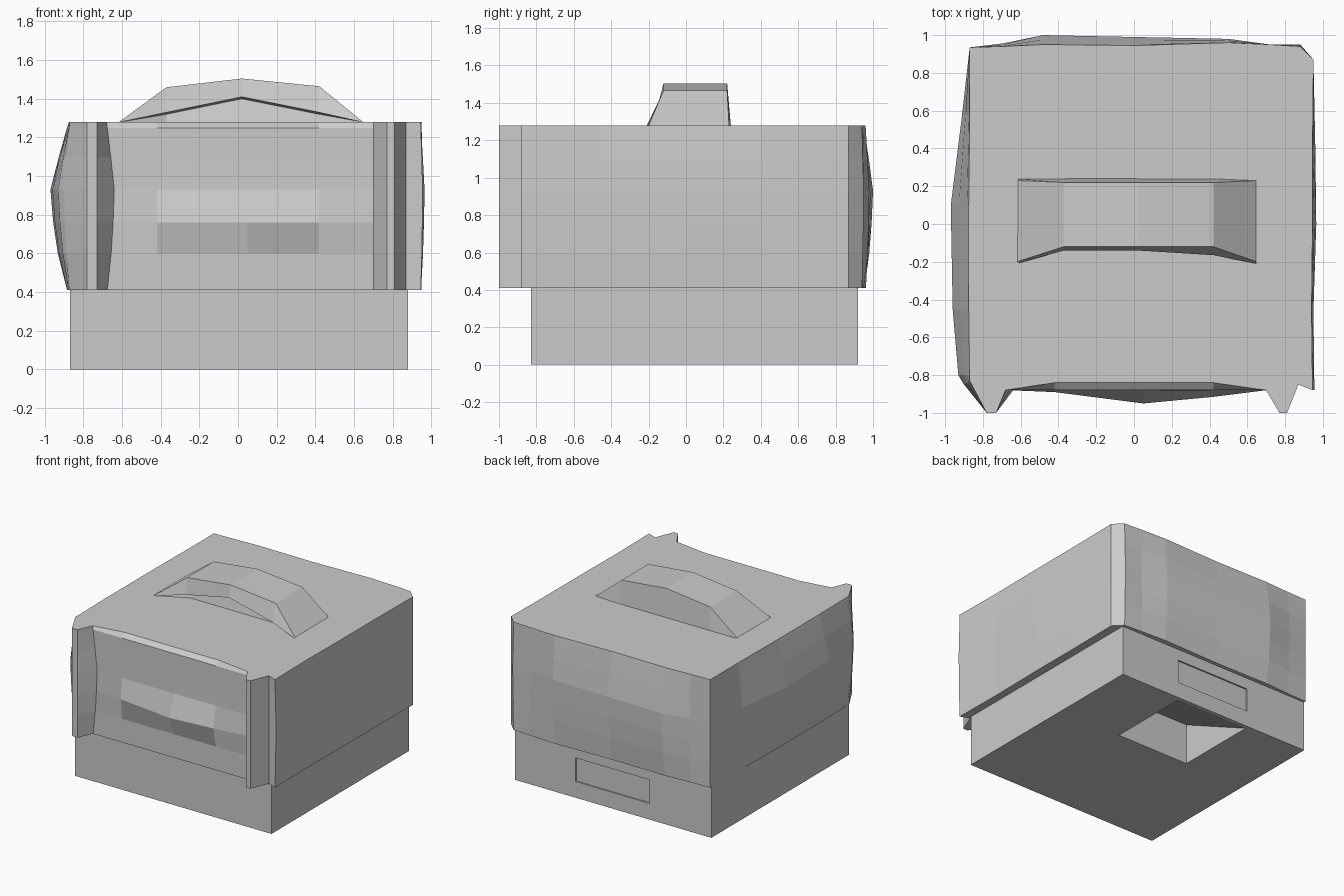
import bpy
import bmesh

default_cube = bpy.data.objects.get("Cube")
if default_cube:
    bpy.data.objects.remove(default_cube, do_unlink=True)

# One grey for everything
grey = bpy.data.materials.new("light_grey")
grey.use_nodes = True
colour = (0.6, 0.6, 0.6, 1)
grey.diffuse_color = colour
grey.node_tree.nodes["Principled BSDF"].inputs["Base Color"].default_value = colour


def finish(name, bm):
    """Turn a bmesh into a flat shaded object."""
    bmesh.ops.recalc_face_normals(bm, faces=bm.faces)
    mesh = bpy.data.meshes.new(name)
    bm.to_mesh(mesh)
    bm.free()
    mesh.materials.append(grey)
    obj = bpy.data.objects.new(name, mesh)
    bpy.context.collection.objects.link(obj)
    return obj


def loft(name, sections):
    """Skin a list of closed sections and cap both ends."""
    bm = bmesh.new()
    rows = [[bm.verts.new(point) for point in section] for section in sections]
    count = len(rows[0])
    for low, high in zip(rows, rows[1:]):
        for i in range(count):
            j = (i + 1) % count
            bm.faces.new((low[i], low[j], high[j], high[i]))
    bm.faces.new(rows[0])
    bm.faces.new(rows[-1])
    bmesh.ops.remove_doubles(bm, verts=bm.verts, dist=0.0005)
    return finish(name, bm)


def block(name, x0, x1, y0, y1, z0, z1):
    return loft(name, [[(x0, y0, z), (x1, y0, z), (x1, y1, z), (x0, y1, z)] for z in (z0, z1)])


def cut(target, cutter):
    """Subtract the cutter from the target and discard it."""
    cutter.hide_render = True
    mod = target.modifiers.new("cut", "BOOLEAN")
    mod.operation = "DIFFERENCE"
    mod.solver = "EXACT"
    mod.object = cutter
    graph = bpy.context.evaluated_depsgraph_get()
    result = bpy.data.meshes.new_from_object(target.evaluated_get(graph))
    target.modifiers.clear()
    target.data = result
    bpy.data.objects.remove(cutter, do_unlink=True)


# Plinth with a shallow rear panel recess and a wedge-shaped pocket underneath
plinth = block("plinth", -0.87, 0.88, -0.83, 0.92, 0, 0.43)
cut(plinth, block("panel_cutter", -0.32, 0.34, 0.908, 1, 0.13, 0.32))
cut(plinth, loft("pocket_cutter", [
    [(x, 0.21, -0.05), (x, 0.21, 0.33), (x, 0.89, 0), (x, 0.89, -0.05)] for x in (-0.33, 0.32)]))

# Padded body outline: x, y, then how far the point bulges in x and y
front_left_rib = [(-0.87, -0.83, -0.03, -0.02), (-0.78, -1, 0, 0), (-0.73, -1, 0, 0),
                  (-0.68, -0.88, 0.04, 0)]
front_panel = [(-0.42, -0.88, 0, 0), (0.05, -0.88, 0, 0), (0.42, -0.88, 0, 0)]
front_right_rib = [(0.7, -0.88, 0, 0), (0.77, -1, 0, 0), (0.81, -1, 0, 0),
                   (0.87, -0.85, 0, 0), (0.945, -0.88, 0.01, 0)]
right_side = [(0.94, -0.46, 0.01, 0), (0.945, 0, 0.02, 0), (0.945, 0.4, 0.015, 0),
              (0.95, 0.87, 0, 0)]
back_side = [(0.88, 0.94, 0, 0.01), (0.72, 0.95, 0, 0), (0.5, 0.96, 0, 0.02),
             (0, 0.945, 0, 0.045), (-0.48, 0.95, 0, 0.05), (-0.7, 0.94, 0, 0.015)]
left_side = [(-0.87, 0.935, 0, 0), (-0.87, 0.58, -0.04, 0), (-0.875, 0.1, -0.095, 0),
             (-0.875, -0.45, -0.085, 0), (-0.87, -0.8, -0.06, 0)]
outline = front_left_rib + front_panel + front_right_rib + right_side + back_side + left_side

# Height of each ring with its bulge and the size of the front ridge there
levels = [(0.41, 0.1, 0), (0.6, 0.6, 0.01), (0.76, 0.85, 1), (0.93, 1, 0.05),
          (1.1, 0.55, 0), (1.25, 0.1, 0), (1.28, 0, -0.6)]
first = len(front_left_rib)
panel = range(first, first + len(front_panel))
ridge = dict(zip(panel, (0.01, 0.07, 0.035)))


def ring(z, bulge, ridge_size):
    points = []
    for i, (x, y, bx, by) in enumerate(outline):
        y += by * bulge
        if i in ridge:
            y -= ridge[i] * ridge_size if ridge_size >= 0 else -0.04
        points.append((x + bx * bulge, y, z))
    return points


loft("padded_body", [ring(*level) for level in levels])

# Arched carrying handle with a finger recess under its front edge
top = 1.275


def handle_section(x, crown, lip, lip_y):
    return [(x, 0.24, top), (x, 0.22, crown), (x, -0.12, crown), (x, lip_y, lip),
            (x, -0.06, lip - 0.01), (x, -0.08, top)]


def handle_foot(x):
    return [(x, y, top + i * 0.001) for i, y in enumerate((0.24, 0.23, -0.2, -0.21, -0.205, -0.2))]


loft("handle", [handle_foot(-0.62),
                handle_section(-0.37, 1.46, 1.33, -0.14),
                handle_section(0.02, 1.505, 1.41, -0.14),
                handle_section(0.42, 1.465, 1.33, -0.165),
                handle_foot(0.65)])
